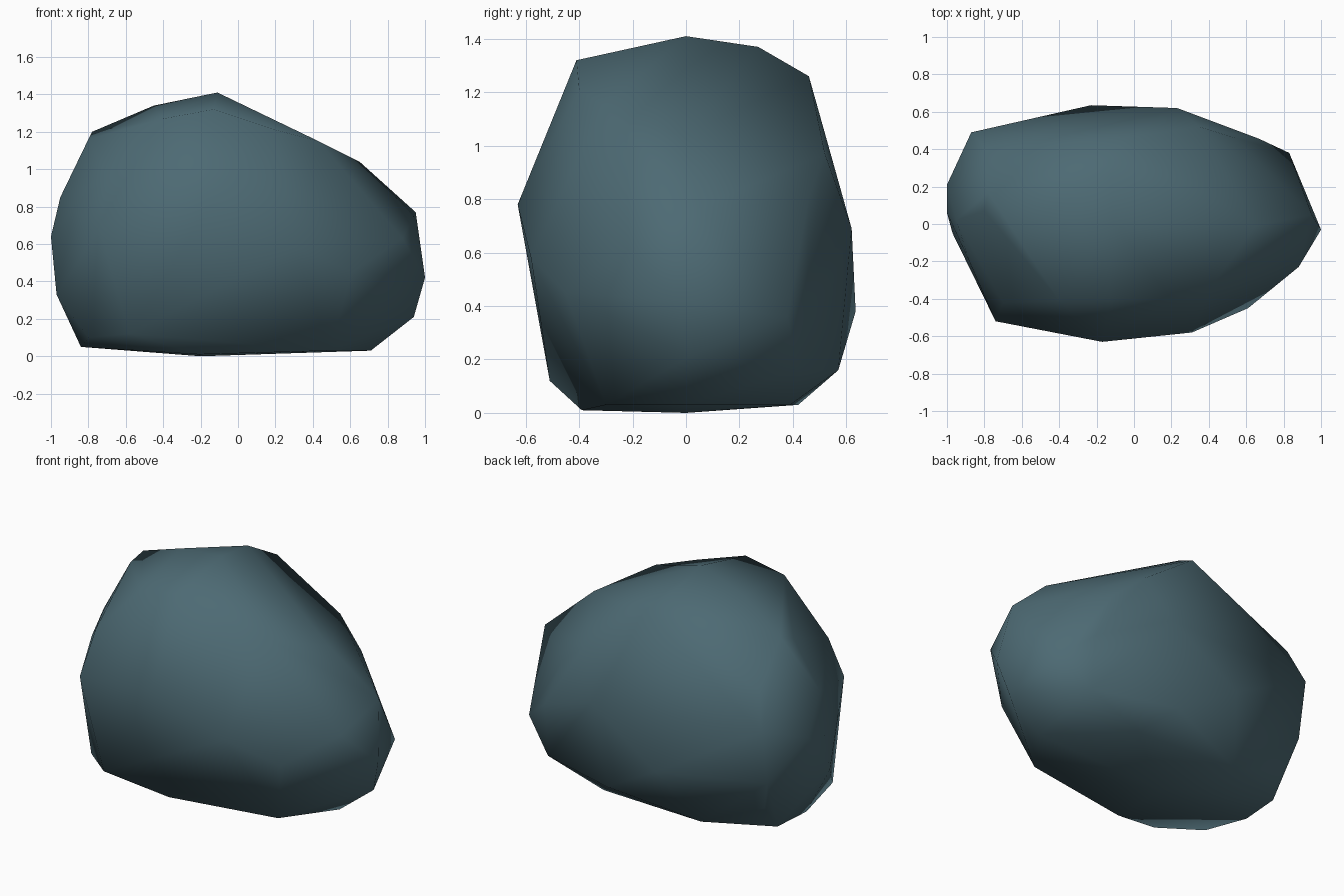
import bpy, bmesh

# Slate blue-grey stone colour
stone = bpy.data.materials.new("slate_stone")
stone.diffuse_color = (0.074, 0.144, 0.173, 1)

# Underside and lower bevel corners
BASE = [(-0.2, 0, 0), (-0.21, -0.39, 0.01), (0.49, -0.30, 0.03), (0.71, 0, 0.03),
        (0.30, 0.39, 0.03), (-0.40, 0.42, 0.03), (-0.82, 0.26, 0.05), (-0.84, 0, 0.05),
        (-0.58, -0.51, 0.12), (-0.80, -0.32, 0.10), (0.94, 0.01, 0.21),
        (0.67, 0.42, 0.16), (0.15, 0.57, 0.16), (-0.80, 0.36, 0.20)]
# Corners around the widest part
BELLY = [(1.0, -0.03, 0.42), (0.83, 0.38, 0.36), (0.67, 0.455, 0.50),
         (0.23, 0.62, 0.69), (-0.23, 0.635, 0.38), (-0.87, 0.49, 0.75),
         (-0.87, 0.43, 0.40), (-0.97, -0.05, 0.33), (-1.0, 0.06, 0.64),
         (-1.0, 0.21, 0.64), (-0.74, -0.52, 0.68), (-0.88, -0.20, 0.78),
         (-0.17, -0.63, 0.78), (0.31, -0.58, 0.58), (0.61, -0.45, 0.45),
         (0.88, -0.23, 0.63), (0.95, 0.05, 0.77), (0.54, 0.46, 0.81)]
# Shoulders and crown
CROWN = [(-0.95, 0.02, 0.85), (-0.70, -0.42, 0.95), (-0.80, 0.07, 1.16),
         (-0.78, 0.17, 1.20), (0.65, -0.01, 1.04), (0.35, 0.52, 0.97),
         (0.43, -0.31, 1.15), (0.20, -0.40, 1.21), (-0.13, -0.41, 1.32),
         (-0.40, -0.41, 1.27), (-0.45, 0.07, 1.34), (-0.12, 0.27, 1.37),
         (-0.11, 0.0, 1.41), (-0.05, 0.46, 1.26), (-0.80, 0.41, 0.96)]

# Boulder body: faceted skin stretched over the corners, smooth shaded
bm = bmesh.new()
for p in BASE + BELLY + CROWN:
    bm.verts.new(p)
bmesh.ops.convex_hull(bm, input=bm.verts[:])
bmesh.ops.delete(bm, geom=[v for v in bm.verts if not v.link_faces], context='VERTS')
bmesh.ops.recalc_face_normals(bm, faces=bm.faces[:])
for f in bm.faces:
    f.smooth = True

mesh = bpy.data.meshes.new("boulder")
bm.to_mesh(mesh)
bm.free()
mesh.materials.append(stone)
boulder = bpy.data.objects.new("boulder", mesh)
bpy.context.collection.objects.link(boulder)
